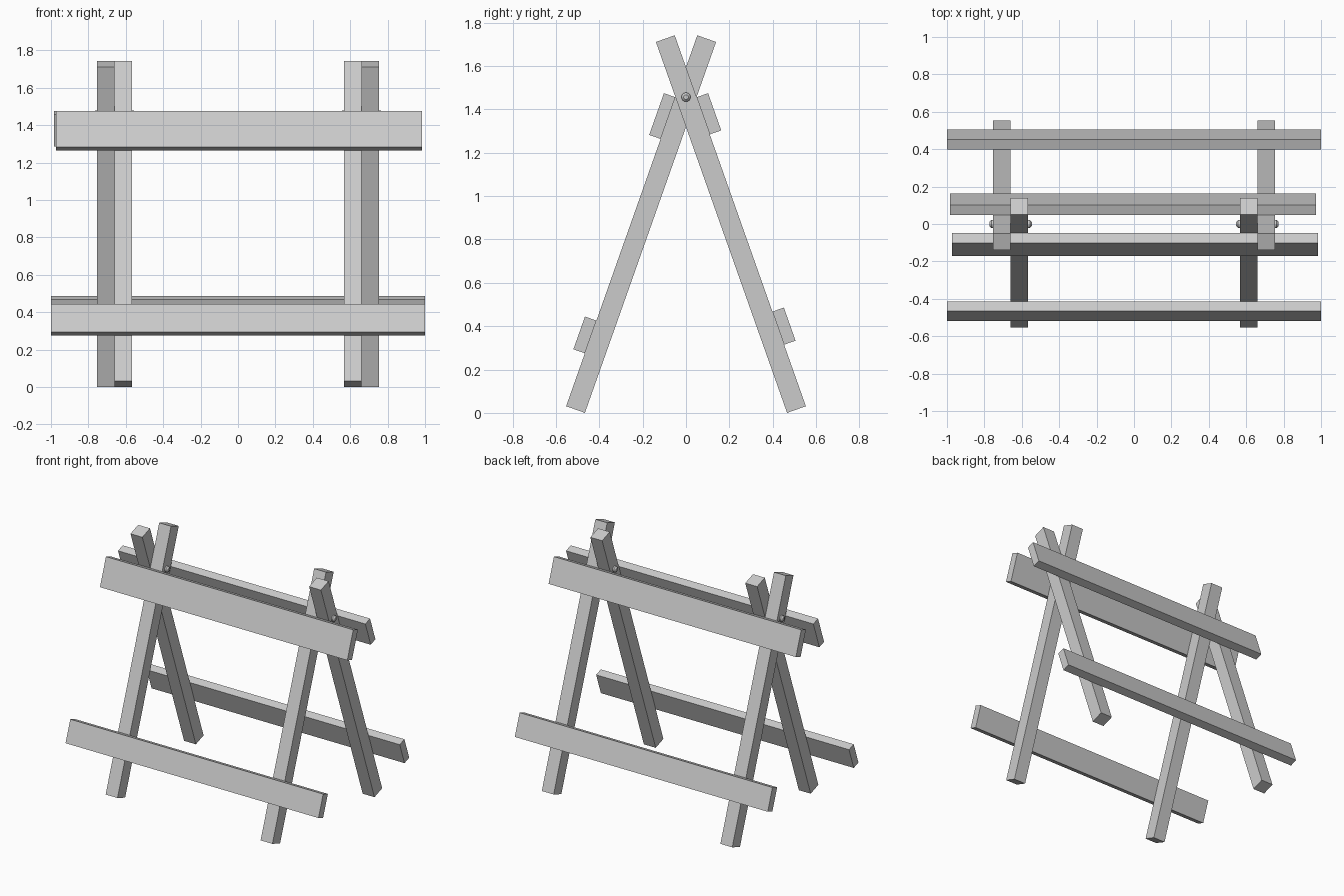
import bpy, bmesh
from math import atan2, pi, cos, sin
from mathutils import Matrix, Vector

if "Cube" in bpy.data.objects:
    bpy.data.objects.remove(bpy.data.objects["Cube"])

PIVOT = Vector((0, 0, 1.457))          # bolt axis where the legs cross
TILT = atan2(0.605, 1.711)             # lean of each leg
HALF = 0.046                           # half the leg thickness


def finish(name, bm):
    mesh = bpy.data.meshes.new(name)
    bm.to_mesh(mesh)
    bm.free()
    obj = bpy.data.objects.new(name, mesh)
    bpy.context.collection.objects.link(obj)
    return obj


def timber(name, side, x, n, u):
    """Box in the leaning frame: x across, n outward from the leg, u along it.
    side = -1 for the front frame, 1 for the back frame."""
    bm = bmesh.new()
    bmesh.ops.create_cube(bm, size=1)
    ranges = (x, sorted((side * n[0], side * n[1])), u)
    for v in bm.verts:
        v.co = Vector([r[0] + (c + 0.5) * (r[1] - r[0]) for r, c in zip(ranges, v.co)])
    bm.transform(Matrix.Translation(PIVOT) @ Matrix.Rotation(side * TILT, 4, 'X'))
    return finish(name, bm)


def bolt(name, x0, x1):
    """Through bolt with a tapered head on both ends."""
    profile = [(x0 - 0.02, 0), (x0 - 0.02, 0.011), (x0 - 0.010, 0.021), (x0, 0.021),
               (x0, 0.011), (x1, 0.011), (x1, 0.021), (x1 + 0.010, 0.021),
               (x1 + 0.02, 0.011), (x1 + 0.02, 0)]
    bm = bmesh.new()
    verts = [bm.verts.new((x, r, 0)) for x, r in profile]
    edges = [bm.edges.new(p) for p in zip(verts, verts[1:])]
    bmesh.ops.spin(bm, geom=verts + edges, cent=(0, 0, 0), axis=(1, 0, 0),
                   angle=2 * pi, steps=16)
    bmesh.ops.remove_doubles(bm, verts=bm.verts, dist=1e-5)
    bmesh.ops.recalc_face_normals(bm, faces=bm.faces)
    bm.transform(Matrix.Translation(PIVOT))
    return finish(name, bm)


# Crossed legs and their bolts, left and right
LEG_U = (-1.529, 0.286)
for label, s in (("left", -1), ("right", 1)):
    inner = sorted((s * 0.566, s * 0.6595))
    outer = sorted((s * 0.6595, s * 0.753))
    timber("front_leg_" + label, -1, inner, (-HALF, HALF), LEG_U)
    timber("back_leg_" + label, 1, outer, (-HALF, HALF), LEG_U)
    span = sorted((s * 0.566, s * 0.753))
    bolt("pivot_bolt_" + label, *span)

# Boards fixed to the outer faces of the legs
BOARD_N = (HALF, 0.102)
timber("front_lower_board", -1, (-1, 1), BOARD_N, (-1.270, -1.110))
timber("back_lower_board", 1, (-1, 1), BOARD_N, (-1.228, -1.066))
timber("front_upper_board", -1, (-0.973, 0.983), BOARD_N, (-0.221, -0.017))
timber("back_upper_board", 1, (-0.983, 0.973), BOARD_N, (-0.199, -0.017))
